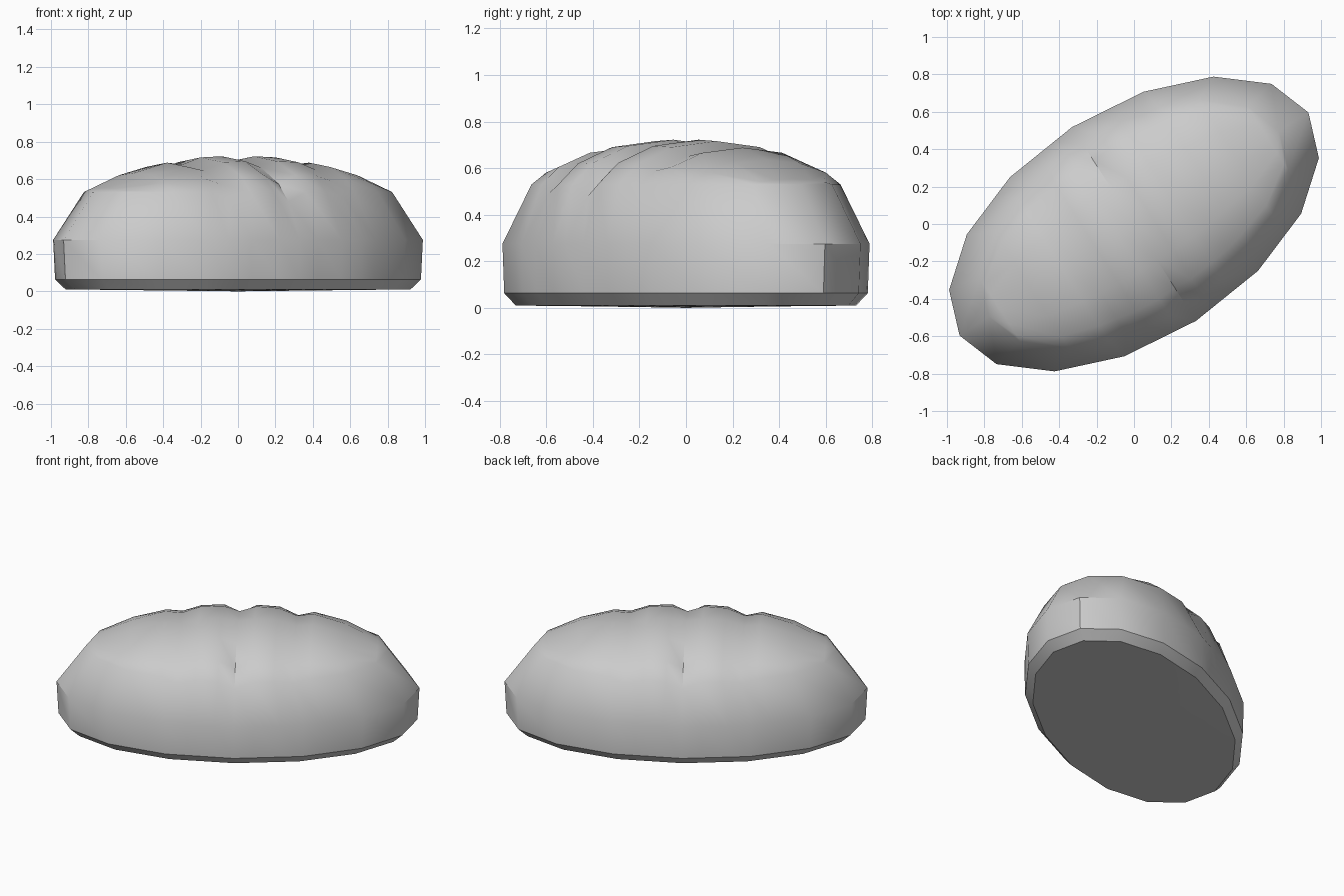
import bpy, bmesh, math
from mathutils import Matrix

cube = bpy.data.objects.get("Cube")
if cube:
    bpy.data.objects.remove(cube)

crust = bpy.data.materials.new("crust grey")
crust.use_nodes = True
crust.diffuse_color = (0.6, 0.6, 0.6, 1)
crust.node_tree.nodes["Principled BSDF"].inputs["Base Color"].default_value = (0.6, 0.6, 0.6, 1)

# Stations along the loaf (fraction of half length) and crest height at each
CREST = [(0, .703), (.11, .722), (.26, .716), (.383, .678), (.49, .688),
         (.707, .635), (.924, .553), (1, .53)]
# Oval levels: half length, half width, height
BASE = [(1.035, .565, .01), (1.095, .61, .063), (1.107, .615, .275)]
SHOULDER = (.92, .525, .53)
# Dome rows: fraction of width, fraction of rise, groove depth
DOME = [(1, 0, .05), (.8, .48, .04), (.45, .86, .018), (0, 1, 0)]


def width(t):
    """Half width of a sixteen-sided oval at fraction t of its length."""
    step = math.pi / 8
    k = min(int(math.acos(min(abs(t), 1)) / step + 1e-3), 3)
    x0, x1 = math.cos(k * step), math.cos((k + 1) * step)
    s = (x0 - abs(t)) / (x0 - x1)
    return math.sin(k * step) * (1 - s) + math.sin((k + 1) * step) * s


def groove(t, side):
    """Strength of the slash across the crust at a station."""
    if t == 0:
        return 1
    if abs(t) == .383:
        return .7 if t * side > 0 else .35
    return 0


def half_section(t, crest, side):
    w = width(t) * side
    pts = [(a * t, b * w, z) for a, b, z in BASE]
    a, b, z = SHOULDER
    for f, rise, depth in DOME:
        d = depth * groove(t, side)
        pts.append((a * t, w * f * (b - d * .5), z + (crest - z) * rise - d))
    return pts


# Loaf body: closed sections lofted from end to end
stations = [(-t, z) for t, z in reversed(CREST[1:])] + CREST
bm = bmesh.new()
rings = []
for t, crest in stations:
    left, right = half_section(t, crest, 1), half_section(t, crest, -1)
    keel = (BASE[0][0] * t, 0, .01 * abs(t))
    loop = [keel] + left + right[-2::-1]
    rings.append([bm.verts.new(p) for p in loop])
for r0, r1 in zip(rings, rings[1:]):
    n = len(r0)
    for i in range(n):
        j = (i + 1) % n
        bm.faces.new((r0[i], r1[i], r1[j], r0[j]))
bmesh.ops.remove_doubles(bm, verts=bm.verts, dist=.0005)
bmesh.ops.recalc_face_normals(bm, faces=bm.faces)
# The loaf lies diagonally
bmesh.ops.transform(bm, verts=bm.verts, matrix=Matrix.Rotation(math.radians(32.6), 4, 'Z'))
mesh = bpy.data.meshes.new("bread_loaf")
bm.to_mesh(mesh)
bm.free()
mesh.materials.append(crust)
loaf = bpy.data.objects.new("bread_loaf", mesh)
bpy.context.collection.objects.link(loaf)

bpy.ops.object.select_all(action='DESELECT')
loaf.select_set(True)
bpy.context.view_layer.objects.active = loaf
bpy.ops.object.shade_smooth_by_angle(angle=math.radians(32))
